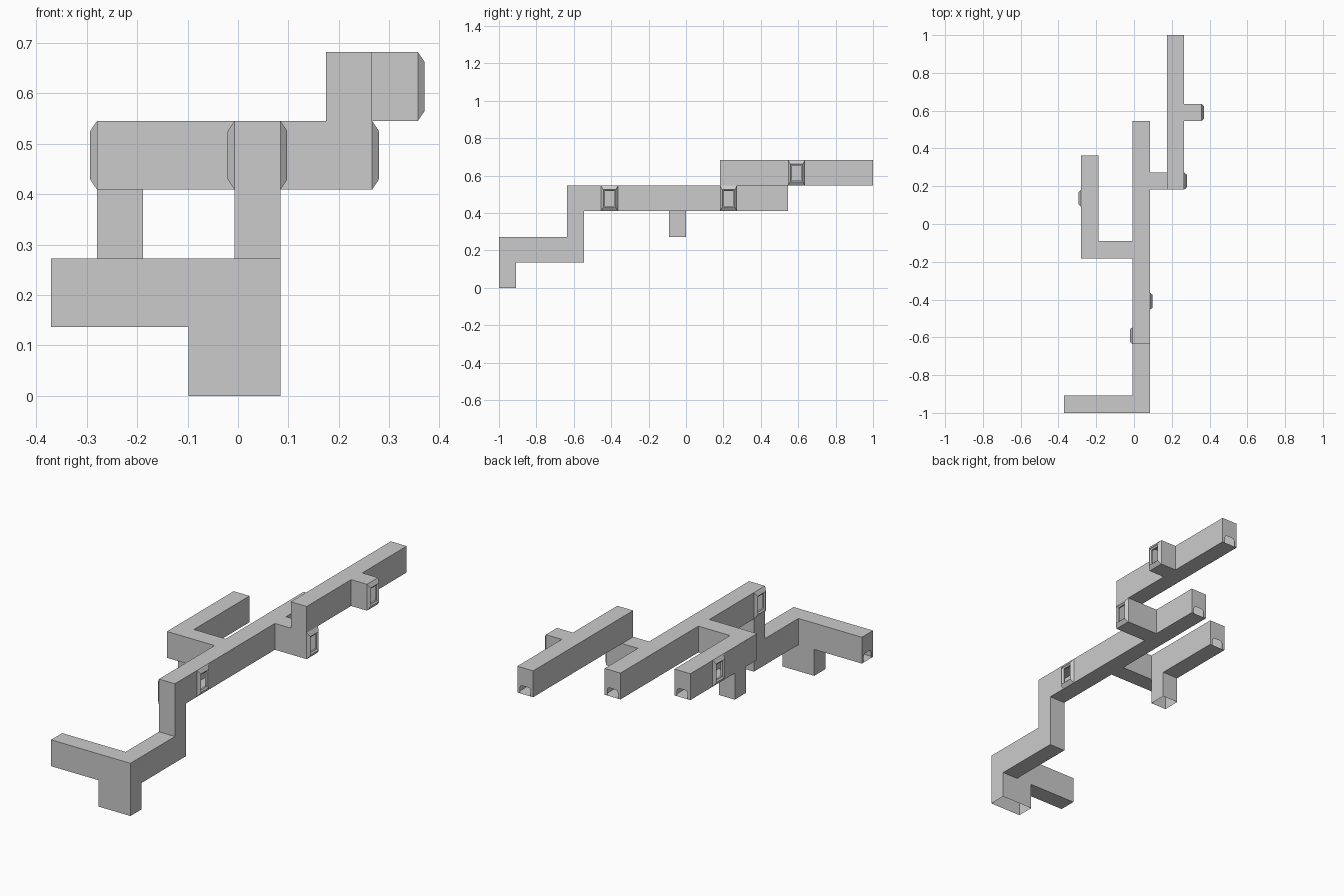
import bpy, bmesh
from mathutils import Vector

if "Cube" in bpy.data.objects:
    bpy.data.objects.remove(bpy.data.objects["Cube"])

# The duct network sits on a regular grid of cells
CELL = Vector((1 / 11, 1 / 11, 0.1364))
ORIGIN = Vector((-0.3705, -1.0, 0.0))


def run(i, j, k):
    """All cells in inclusive index ranges."""
    return {(a, b, c) for a in range(i[0], i[1] + 1)
            for b in range(j[0], j[1] + 1) for c in range(k[0], k[1] + 1)}


cells = set()
for r in [
    ((0, 4), (0, 0), (1, 1)),     # front cross arm
    ((3, 4), (0, 0), (0, 0)),     # wide front leg
    ((4, 4), (0, 4), (1, 1)),     # lower run
    ((4, 4), (4, 4), (1, 3)),     # riser
    ((4, 4), (4, 16), (3, 3)),    # main run
    ((1, 3), (9, 9), (3, 3)),     # left branch
    ((1, 1), (9, 14), (3, 3)),    # left run
    ((1, 1), (10, 10), (2, 2)),   # left drop leg
    ((5, 6), (13, 13), (3, 3)),   # right branch
    ((6, 6), (13, 21), (4, 4)),   # upper run
    ((7, 7), (17, 17), (4, 4)),   # upper stub
]:
    cells |= run(*r)

PX, NX, PY, NZ = (1, 0, 0), (-1, 0, 0), (0, 1, 0), (0, 0, -1)
open_faces = {((3, 0, 0), NZ), ((4, 0, 0), NZ), ((1, 10, 2), NZ)}
doors = {((6, 21, 4), PY), ((4, 16, 3), PY), ((1, 14, 3), PY), ((0, 0, 1), NX)}
windows = [((4, 6, 3), PX), ((4, 4, 3), NX), ((1, 12, 3), NX),
           ((6, 13, 3), PX), ((7, 17, 4), PX)]


def face_frame(cell, d):
    """Centre, normal, tangents and half sizes of one cell face."""
    n = Vector(d)
    c = ORIGIN + Vector([(cell[a] + 0.5 + d[a] * 0.5) * CELL[a] for a in range(3)])
    if d[2]:
        u, v = Vector((d[2], 0, 0)), Vector((0, 1, 0))
    else:
        v = Vector((0, 0, 1))
        u = v.cross(n)
    size = [sum(abs(t[a]) * CELL[a] for a in range(3)) / 2 for t in (u, v)]
    return c, n, u, v, size[0], size[1]


def finish(bm, name):
    me = bpy.data.meshes.new(name)
    bm.to_mesh(me)
    bm.free()
    ob = bpy.data.objects.new(name, me)
    bpy.context.collection.objects.link(ob)
    return ob


# Duct shell: outer faces of the cells, with arched doorways in the end caps
bm = bmesh.new()
for cell in sorted(cells):
    for d in (PX, NX, PY, (0, -1, 0), (0, 0, 1), NZ):
        near = tuple(cell[a] + d[a] for a in range(3))
        if near in cells or (cell, d) in open_faces or (cell, d) in windows:
            continue
        c, n, u, v, hu, hv = face_frame(cell, d)
        pts = [(hu, -hv), (hu, hv), (-hu, hv), (-hu, -hv)]
        if (cell, d) in doors:
            arch = [(-0.03, 0), (-0.03, 0.03), (-0.026, 0.039), (-0.018, 0.043)]
            arch += [(-x, y) for x, y in reversed(arch)]
            pts += [(x, y - hv) for x, y in arch]
        bm.faces.new([bm.verts.new(c + u * x + v * y) for x, y in pts])
bmesh.ops.remove_doubles(bm, verts=bm.verts, dist=1e-4)
bmesh.ops.dissolve_limit(bm, angle_limit=0.01, verts=bm.verts, edges=bm.edges)
finish(bm, "duct_shell")

# Window frames: tapered collar, flat rim, recessed reveal around an opening
for num, (cell, d) in enumerate(windows, 1):
    c, n, u, v, hu, hv = face_frame(cell, d)
    bm = bmesh.new()
    rings = []
    for w, h, out in [(hu, hv, 0), (0.035, 0.050, 0.0125), (0.032, 0.047, 0.0135),
                      (0.029, 0.044, 0.009), (0.024, 0.039, 0.007), (0.024, 0.039, -0.002)]:
        rings.append([bm.verts.new(c + n * out + u * w * a + v * h * b)
                      for a, b in ((-1, -1), (1, -1), (1, 1), (-1, 1))])
    for r0, r1 in zip(rings, rings[1:]):
        for q in range(4):
            p = (q + 1) % 4
            bm.faces.new((r0[q], r0[p], r1[p], r1[q]))
    finish(bm, f"window_frame_{num}")
